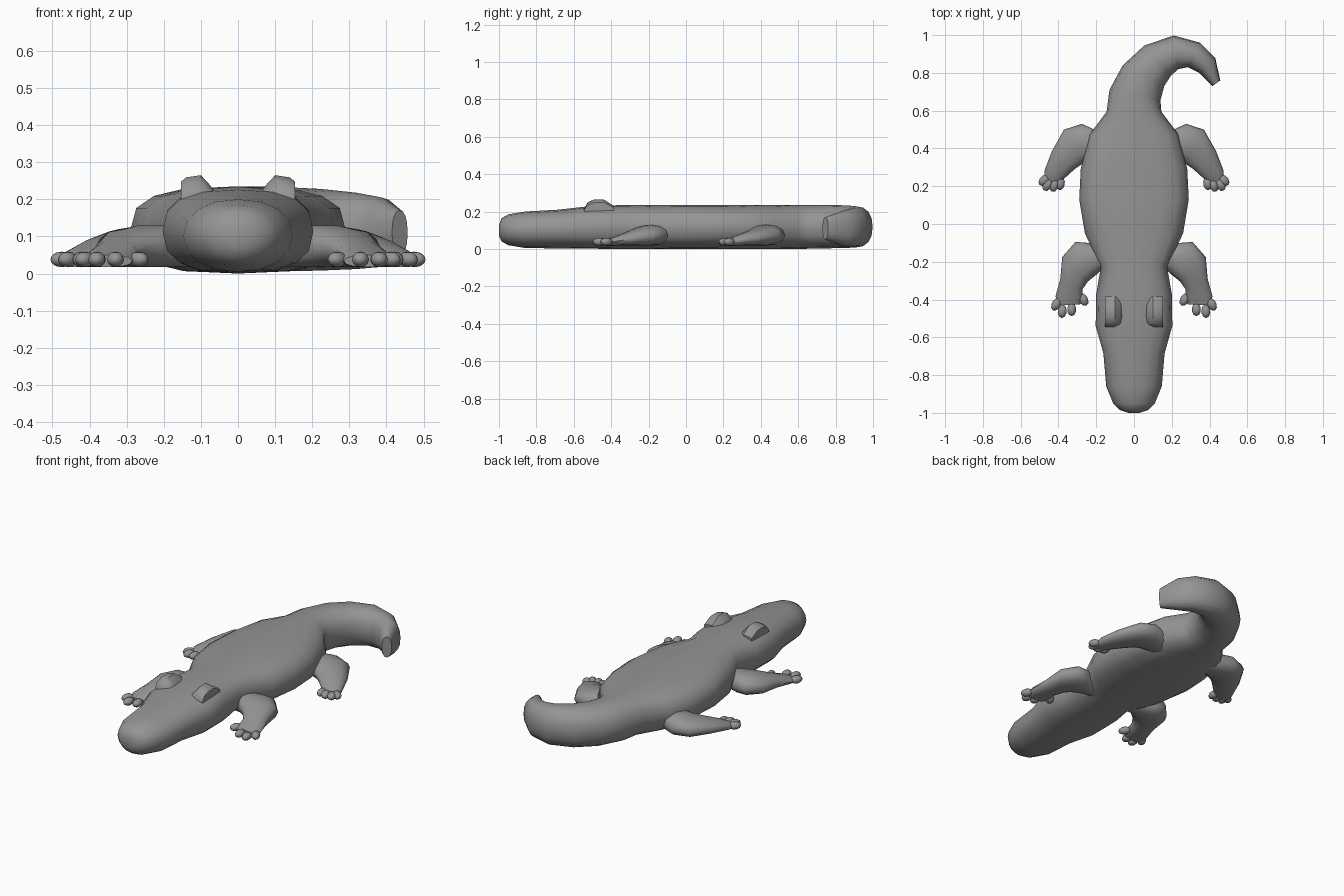
import bpy, bmesh, math
from mathutils import Vector

cube = bpy.data.objects.get("Cube")
if cube:
    bpy.data.objects.remove(cube)

grey = bpy.data.materials.new("grey_hide")
grey.use_nodes = True
grey.diffuse_color = (0.3, 0.3, 0.3, 1)
grey.node_tree.nodes["Principled BSDF"].inputs["Base Color"].default_value = grey.diffuse_color


def add_object(name, bm, mirror=False, angle=50):
    bmesh.ops.recalc_face_normals(bm, faces=bm.faces)
    mesh = bpy.data.meshes.new(name)
    bm.to_mesh(mesh)
    bm.free()
    mesh.materials.append(grey)
    obj = bpy.data.objects.new(name, mesh)
    bpy.context.collection.objects.link(obj)
    if mirror:
        obj.modifiers.new("Mirror", "MIRROR").use_mirror_merge = False
    bpy.ops.object.select_all(action="DESELECT")
    obj.select_set(True)
    bpy.context.view_layer.objects.active = obj
    bpy.ops.object.shade_smooth_by_angle(angle=math.radians(angle))
    return obj


def skin(bm, rings):
    """Join a row of equal rings with quads and cap both ends."""
    loops = [[bm.verts.new(p) for p in ring] for ring in rings]
    for a, b in zip(loops, loops[1:]):
        for i in range(len(a)):
            j = (i + 1) % len(a)
            bm.faces.new((a[i], a[j], b[j], b[i]))
    bm.faces.new(loops[0])
    bm.faces.new(loops[-1])


def section(edge_a, edge_b, low, high, power, sides=16):
    """Upright rounded section spanning two plan points."""
    a, b = Vector((*edge_a, 0)), Vector((*edge_b, 0))
    ring = []
    for i in range(sides):
        t = 2 * math.pi * i / sides
        u, v = (math.copysign(abs(f) ** (2 / power), f) for f in (math.cos(t), math.sin(t)))
        p = (a + b) / 2 + (b - a) / 2 * u
        p.z = (low + high) / 2 + (high - low) / 2 * v
        ring.append(p)
    return ring


# Head, trunk and tail: one continuous skin
trunk = [  # y, half width, low, high, roundness
    (-1.0, .03, .07, .13, 2), (-.985, .075, .04, .165, 2),
    (-.95, .11, .02, .185, 2.1), (-.86, .147, .005, .2, 2.2),
    (-.685, .162, .003, .21, 2.3), (-.54, .203, .002, .226, 2.6),
    (-.37, .2, 0, .234, 2.6), (-.225, .175, 0, .235, 2.5),
    (-.05, .26, 0, .235, 2.8), (.13, .29, 0, .235, 2.8),
    (.29, .282, 0, .235, 2.7), (.475, .235, 0, .235, 2.6),
    (.595, .145, 0, .235, 2.4)]
tail = [  # outer edge, inner edge, low, high
    ((-.13, .71), (.14, .655), .002, .235), ((-.06, .84), (.16, .73), .004, .235),
    ((.055, .945), (.195, .785), .006, .233), ((.21, .998), (.235, .82), .008, .228),
    ((.35, .96), (.285, .83), .012, .218), ((.43, .88), (.345, .8), .018, .205),
    ((.457, .76), (.415, .73), .05, .17)]
bm = bmesh.new()
skin(bm, [section((-w, y), (w, y), lo, hi, n) for y, w, lo, hi, n in trunk]
     + [section(a, b, lo, hi, 2.3) for a, b, lo, hi in tail])
add_object("body_and_tail", bm)

# Brow ridges above the eyes, steep outside and sloping inwards
bm = bmesh.new()
brow = [(.153, 0), (.153, .8), (.14, .93), (.1, 1), (.078, .72), (.06, .45), (.06, 0)]
skin(bm, [[(x, y, .18 + h * f) for x, f in brow]
          for y, h in [(-.545, .035), (-.525, .07), (-.49, .085), (-.44, .085), (-.385, .05)]])
add_object("brow_ridge", bm, mirror=True, angle=40)

# Legs: outer edge, inner edge, top height
front = [((.1, -.12), (.1, -.23), .13), ((.18, -.13), (.17, -.24), .13),
         ((.24, -.1), (.195, -.265), .13), ((.31, -.095), (.22, -.285), .13),
         ((.38, -.175), (.245, -.305), .118), ((.39, -.29), (.272, -.345), .09),
         ((.415, -.38), (.272, -.39), .065), ((.41, -.43), (.285, -.425), .05)]
rear = [((.1, .48), (.1, .36), .13), ((.18, .487), (.18, .35), .13),
        ((.276, .53), (.24, .33), .13), ((.37, .5), (.27, .32), .12),
        ((.435, .385), (.315, .29), .095), ((.475, .28), (.37, .24), .068),
        ((.475, .235), (.4, .215), .05)]
front_toes = [(.268, -.4, -.5), (.33, -.452, 0), (.38, -.462, .1), (.412, -.425, .5)]
rear_toes = [(.39, .215, .1), (.422, .205, .3), (.458, .208, .5), (.475, .232, .8)]


def add_leg(name, stations, toes):
    bm = bmesh.new()
    skin(bm, [section(a, b, .017, hi, 2.2, 12) for a, b, hi in stations])
    add_object(name + "_legs", bm, mirror=True)
    # Toes: small stretched balls, turned outwards
    bm = bmesh.new()
    for x, y, turn in toes:
        ball = bmesh.ops.create_uvsphere(bm, u_segments=10, v_segments=6, radius=1)["verts"]
        for v in ball:
            p = Vector((v.co.x * .024, v.co.y * .036, v.co.z * .021))
            c, s = math.cos(turn), math.sin(turn)
            v.co = (x + p.x * c - p.y * s, y + p.x * s + p.y * c, .038 + p.z)
    add_object(name + "_toes", bm, mirror=True)


add_leg("front", front, front_toes)
add_leg("rear", rear, rear_toes)
